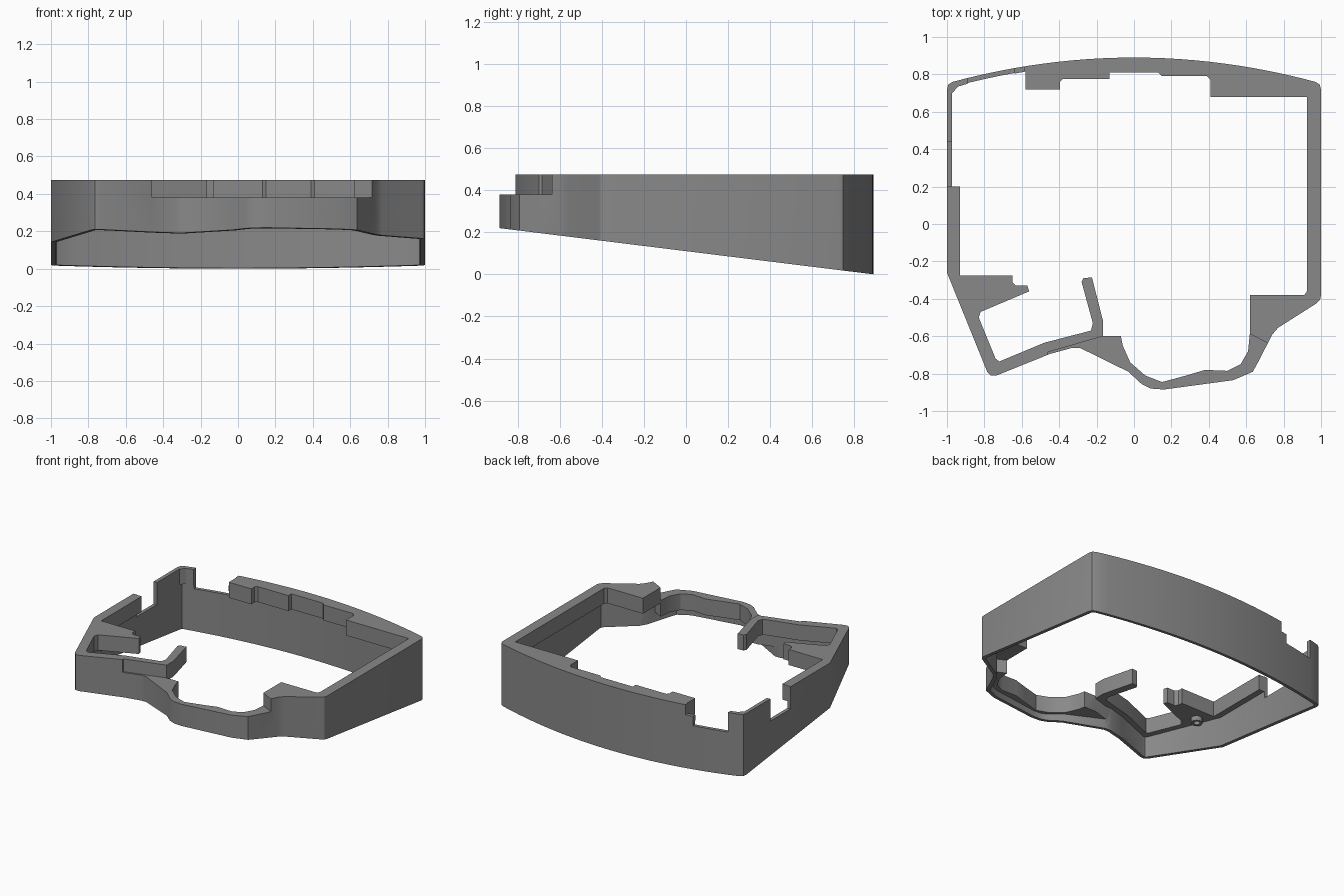
import bpy, bmesh, math
from mathutils import Vector

if "Cube" in bpy.data.objects:
    bpy.data.objects.remove(bpy.data.objects["Cube"])

TOP, FRONT_TOP, LEDGE = 0.475, 0.38, 0.36

grey = bpy.data.materials.new("mid_grey")
grey.diffuse_color = (0.25, 0.25, 0.25, 1)
grey.use_nodes = True
grey.node_tree.nodes["Principled BSDF"].inputs["Base Color"].default_value = grey.diffuse_color


def slope(y):
    return max(0.0, 0.11 - 0.1235 * y)


def prism(name, pts, z0, z1):
    """Extrude an outline; z0 may be a function of y for a sloped underside."""
    low = z0 if callable(z0) else (lambda y: z0)
    bm = bmesh.new()
    a = [bm.verts.new((x, y, low(y))) for x, y in pts]
    b = [bm.verts.new((x, y, z1)) for x, y in pts]
    bm.faces.new(a)
    bm.faces.new(b)
    n = len(pts)
    for i in range(n):
        j = (i + 1) % n
        bm.faces.new((a[i], a[j], b[j], b[i]))
    bmesh.ops.recalc_face_normals(bm, faces=bm.faces)
    me = bpy.data.meshes.new(name)
    bm.to_mesh(me)
    bm.free()
    ob = bpy.data.objects.new(name, me)
    bpy.context.collection.objects.link(ob)
    me.materials.append(grey)
    return ob


def offset(pts, d):
    """Inset a counter-clockwise outline by d with mitred corners."""
    out, n = [], len(pts)
    for i in range(n):
        p, q, r = (Vector(pts[(i + k) % n]) for k in (-1, 0, 1))
        e, f = (q - p).normalized(), (r - q).normalized()
        n1, n2 = Vector((-e.y, e.x)), Vector((-f.y, f.x))
        m = (n1 + n2) / (1 + n1.dot(n2))
        out.append(tuple(q + m * d))
    return out


def cut(ob, cutter, keep=False):
    mod = ob.modifiers.new("cut", 'BOOLEAN')
    mod.operation, mod.solver, mod.object = 'DIFFERENCE', 'EXACT', cutter
    bpy.context.view_layer.objects.active = ob
    bpy.ops.object.modifier_apply(modifier=mod.name)
    if not keep:
        bpy.data.objects.remove(cutter, do_unlink=True)


def box(x0, x1, y0, y1, z0, z1):
    return prism("cutter", [(x0, y0), (x1, y0), (x1, y1), (x0, y1)], z0, z1)


# Outer outline, counter-clockwise, with a bowed back
outline = [(-1, -.26), (-.785, -.79), (-.765, -.81), (-.735, -.81), (-.45, -.695),
           (-.33, -.662), (-.29, -.662), (-.03, -.79), (.04, -.855), (.09, -.88),
           (.16, -.885), (.53, -.835), (.635, -.79), (.66, -.745), (.74, -.59),
           (.77, -.555), (.975, -.425), (.995, -.405), (1, -.38), (1, .72),
           (.993, .745), (.97, .76)]
outline += [(x / 24 * .97, .89 - .13 * (x / 24) ** 2) for x in range(22, -23, -2)]
outline += [(-.97, .76), (-.993, .745), (-1, .72)]

# Opening through the top rim, including ledges, spurs and the tilted bay
opening = [(.925, .68), (.41, .68), (.41, .77), (.39, .79), (.15, .79), (.13, .81),
           (-.13, .81), (-.13, .775), (-.38, .775), (-.395, .76), (-.395, .72),
           (-.58, .72), (-.58, .815), (-.7, .793), (-.85, .762), (-.94, .735),
           (-.972, .70), (-.972, .2), (-.93, .2), (-.93, -.275), (-.65, -.275),
           (-.65, -.31), (-.63, -.33), (-.57, -.33), (-.56, -.36), (-.82, -.47),
           (-.83, -.5), (-.74, -.72), (-.72, -.735), (-.48, -.635), (-.23, -.57),
           (-.22, -.53), (-.28, -.31), (-.27, -.29), (-.225, -.285), (-.165, -.52),
           (-.165, -.6), (-.07, -.6), (-.06, -.65), (-.02, -.74), (.06, -.81),
           (.15, -.845), (.28, -.81), (.38, -.78), (.5, -.785), (.57, -.75),
           (.61, -.68), (.62, -.58), (.62, -.38), (.91, -.38), (.925, -.36)]

# Lowered front section
front = [(-.46, -.685), (-.165, -.6), (-.05, -.5), (.5, -.5), (.615, -.585),
         (.72, -.64), (.9, -1), (-.46, -1)]

frame = prism("frame", outline, slope, TOP)

# Hollow under the rim, shallower beneath the lowered front
cavity = prism("cavity", offset(outline, .026), -.2, LEDGE)
cut(cavity, prism("cutter", front, .26, .6))
cut(frame, cavity)
cut(frame, prism("cutter", opening, -.3, .7))
cut(frame, prism("cutter", front, FRONT_TOP, .7))

# Notches in the back wall and the left wall
cut(frame, box(-.89, -.64, .7, 1, .33, .7))
cut(frame, box(-.66, -.585, .7, 1, .40, .7))
cut(frame, box(-1.1, -.9, .203, .44, .31, .7))

# Round boss beneath the left shelf
ring = [(-.86 + .04 * math.cos(t * math.pi / 12), -.37 + .04 * math.sin(t * math.pi / 12))
        for t in range(24)]
boss = prism("shelf_boss", ring, .325, LEDGE)
cut(boss, prism("cutter", [(-.86 + (x + .86) * .55, -.37 + (y + .37) * .55) for x, y in ring], .2, .35))

# Smooth the gentle curves, keep corners crisp
for ob in (frame, boss):
    bpy.ops.object.select_all(action='DESELECT')
    ob.select_set(True)
    bpy.context.view_layer.objects.active = ob
    bpy.ops.object.shade_smooth_by_angle(angle=math.radians(30))
